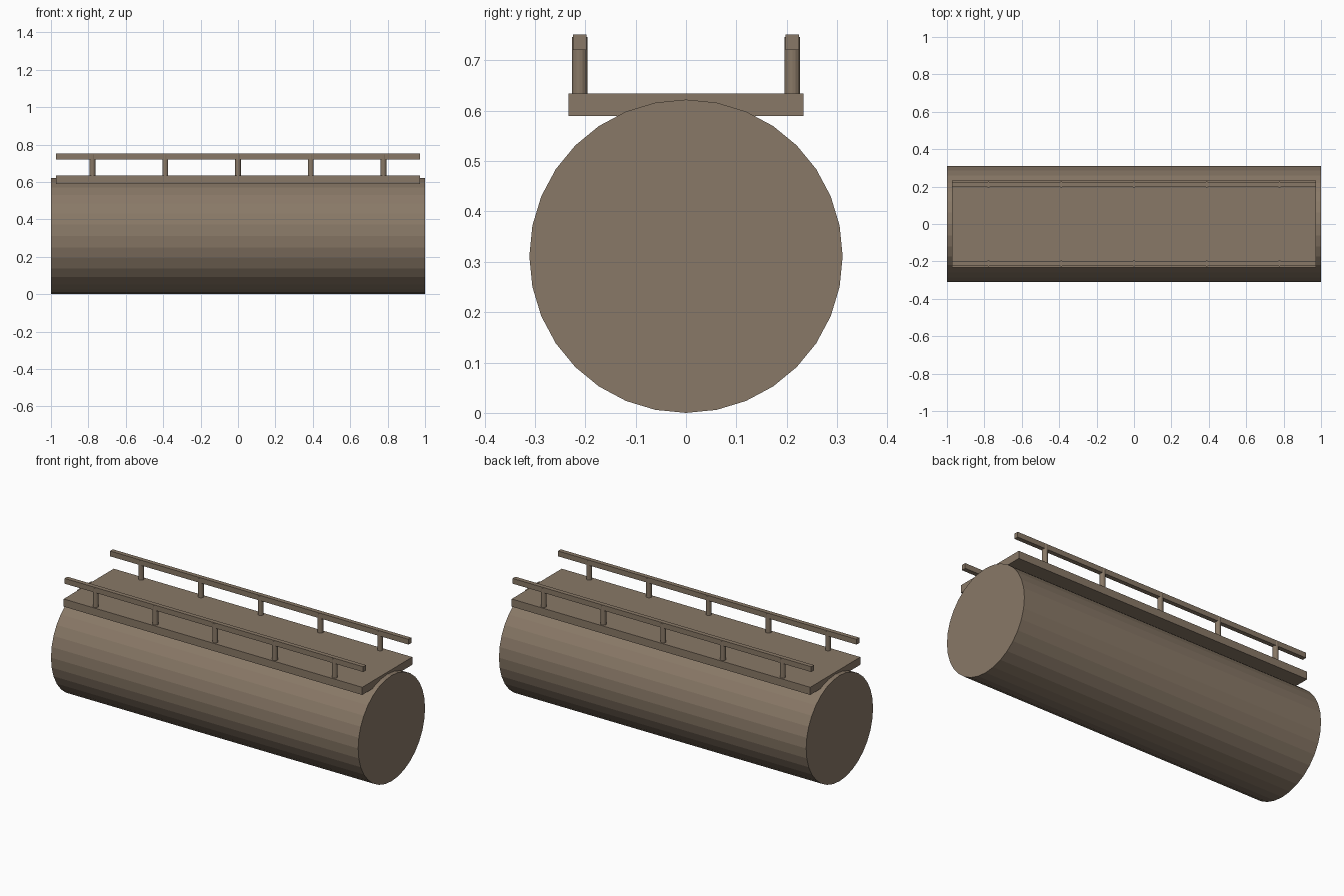
import bpy
from math import pi

if "Cube" in bpy.data.objects:
    bpy.data.objects.remove(bpy.data.objects["Cube"], do_unlink=True)

# Single drab brown paint
paint = bpy.data.materials.new("drab_brown")
paint.use_nodes = True
colour = (0.25, 0.19, 0.135, 1)
paint.diffuse_color = colour
paint.node_tree.nodes["Principled BSDF"].inputs["Base Color"].default_value = colour


def finish(name):
    obj = bpy.context.object
    obj.name = name
    obj.data.materials.append(paint)
    return obj


def box(name, size, centre):
    bpy.ops.mesh.primitive_cube_add(size=1, location=centre)
    bpy.context.object.scale = size
    bpy.ops.object.transform_apply(location=False, rotation=False, scale=True)
    return finish(name)


def cylinder(name, radius, depth, centre, sides, rotation=(0, 0, 0)):
    bpy.ops.mesh.primitive_cylinder_add(vertices=sides, radius=radius, depth=depth,
                                        location=centre, rotation=rotation)
    return finish(name)


# Tank lying along x, flat faceted
cylinder("tank", 0.311, 2, (0, 0, 0.311), 32, (0, pi / 2, 0))

# Walkway on top of the tank
box("walkway", (1.944, 0.466, 0.045), (0, 0, 0.6115))

# Handrails with evenly spaced round posts on both sides
for side, label in ((-1, "front"), (1, "back")):
    y = side * 0.211
    box(f"{label}_rail", (1.944, 0.026, 0.031), (0, y, 0.736))
    for i in range(5):
        x = (i - 2) * 0.389
        cylinder(f"{label}_post_{i + 1}", 0.0155, 0.125, (x, y, 0.684), 16)
